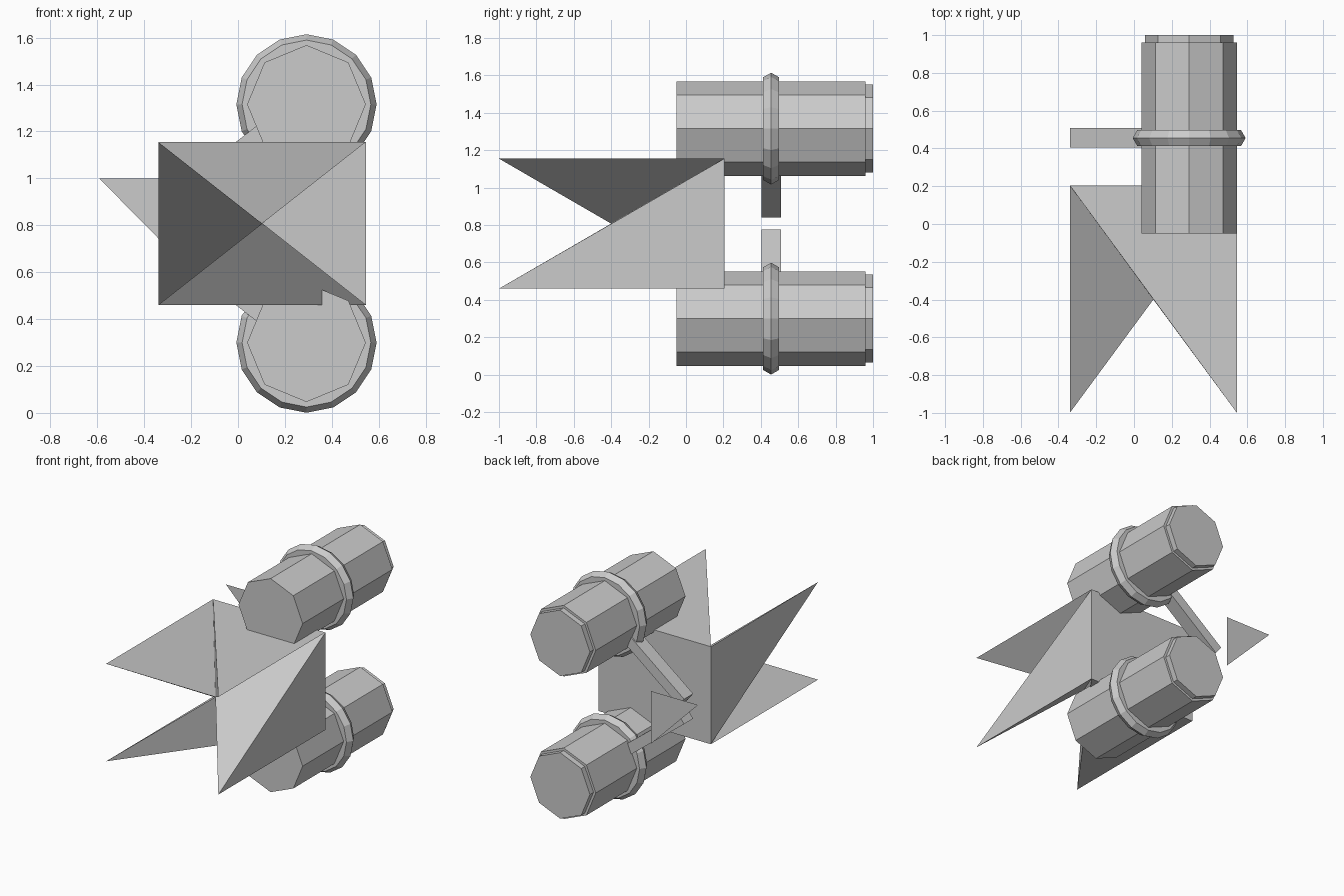
import bpy, bmesh
from math import pi, radians, sin, cos
from mathutils import Matrix, Vector

if "Cube" in bpy.data.objects:
    bpy.data.objects.remove(bpy.data.objects["Cube"])

MID_Z = 0.8075          # mirror height between upper and lower engine


def add_mesh(name, verts, faces):
    mesh = bpy.data.meshes.new(name)
    mesh.from_pydata(verts, [], faces)
    bm = bmesh.new()
    bm.from_mesh(mesh)
    bmesh.ops.recalc_face_normals(bm, faces=bm.faces)
    bm.to_mesh(mesh)
    bm.free()
    obj = bpy.data.objects.new(name, mesh)
    bpy.context.collection.objects.link(obj)
    return obj


def lathe_y(name, profile, sides, cx, cz, closed=False):
    """Spin (radius, y) points about a y axis; cap the ends unless closed."""
    n = len(profile)
    verts = [(cx + r * sin(2 * pi * i / sides), y, cz + r * cos(2 * pi * i / sides))
             for r, y in profile for i in range(sides)]
    faces = []
    for k in range(n if closed else n - 1):
        a, b = k * sides, ((k + 1) % n) * sides
        for i in range(sides):
            j = (i + 1) % sides
            faces.append((a + i, a + j, b + j, b + i))
    if not closed:
        faces += [tuple(range(sides)), tuple(range((n - 1) * sides, n * sides))]
    return add_mesh(name, verts, faces)


# Hull: box with four pinwheel spikes reaching forward around a sunken centre
x0, x1, z0, z1 = -0.34, 0.545, 0.46, 1.155
corners = [(x0, z1), (x1, z1), (x1, z0), (x0, z0)]
verts = [(x, 0.205, z) for x, z in corners] + [(x, -1.0, z) for x, z in corners]
verts.append(((x0 + x1) / 2, -0.4, MID_Z))
faces = [(0, 1, 2, 3)]
for i in range(4):
    j = (i + 1) % 4
    faces += [(i, j, j + 4),        # outer side
              (i, j + 4, 8),        # front facet
              (j, j + 4, 8)]        # spike flank
add_mesh("hull", verts, faces)

for label, side in (("upper", 1), ("lower", -1)):
    cz = MID_Z + side * 0.508

    # Engine: octagonal drum with a stepped rear end
    lathe_y(label + "_engine", [(0.253, -0.05), (0.253, 0.96), (0.235, 0.96), (0.235, 1.0)],
            8, 0.292, cz)

    # Collar: hexagonal-section ring around the engine
    section = [(0.25 + 0.049 * cos(k * pi / 3), 0.455 + 0.049 * sin(k * pi / 3))
               for k in range(6)]
    lathe_y(label + "_collar", section, 16, 0.292, cz, closed=True)

    # Strut: slanted bar running into the engine
    a = radians(38)
    along = Vector((cos(a), 0, side * sin(a)))
    across = Vector((sin(a), 0, -side * cos(a)))
    start = Vector((-0.34, 0, MID_Z + side * 0.089))
    quad = [start, start + along * 0.62, start + along * 0.62 + across * 0.073,
            start + across * 0.073]
    verts = [(p.x, y, p.z) for y in (0.405, 0.507) for p in quad]
    add_mesh(label + "_strut", verts,
             [(0, 1, 2, 3), (4, 5, 6, 7)] +
             [(i, (i + 1) % 4, (i + 1) % 4 + 4, i + 4) for i in range(4)])

# Fin: flat triangular plate floating behind the hull
add_mesh("fin", [(-0.592, 0.71, 1.0), (-0.222, 0.71, 1.0), (-0.222, 0.71, 0.625)], [(0, 1, 2)])
